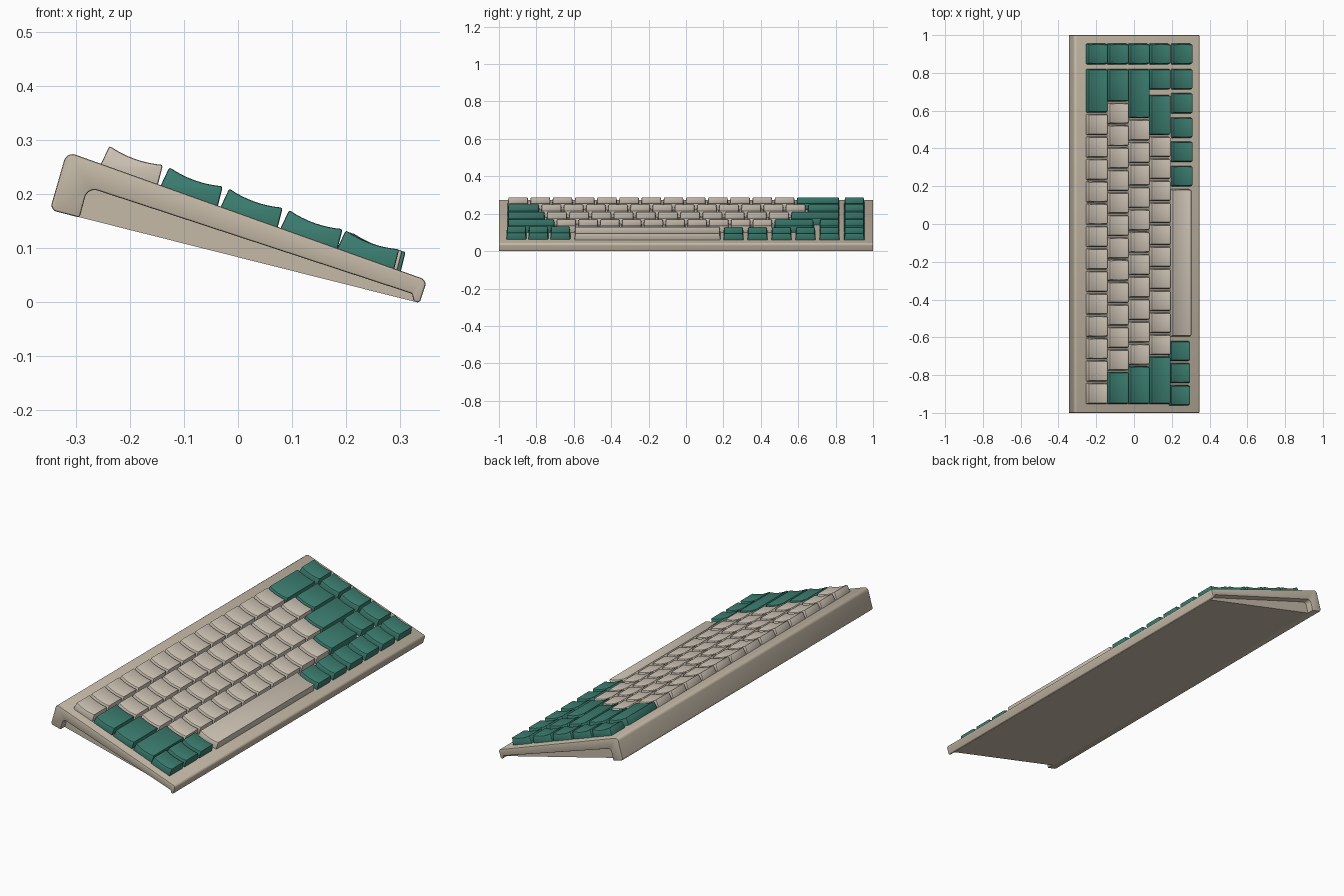
import bpy, bmesh, math
from mathutils import Vector

if "Cube" in bpy.data.objects:
    bpy.data.objects.remove(bpy.data.objects["Cube"])

SLOPE = 0.357
TILT = math.atan(SLOPE)
U = 0.1187          # one key unit along y


def material(name, rgb):
    m = bpy.data.materials.new(name)
    m.diffuse_color = (*rgb, 1)
    m.use_nodes = True
    m.node_tree.nodes["Principled BSDF"].inputs["Base Color"].default_value = m.diffuse_color
    return m


CASE = material("case_beige", (0.56, 0.49, 0.39))
CREAM = material("key_cream", (0.63, 0.56, 0.47))
GREEN = material("key_green", (0.045, 0.21, 0.165))


def rounded(points, seg=5):
    """Round each corner (x, z, radius) of a profile."""
    out = []
    n = len(points)
    for i, (x, z, r) in enumerate(points):
        p = Vector((x, z))
        if r == 0:
            out.append(p)
            continue
        a = (Vector(points[i - 1][:2]) - p).normalized()
        b = (Vector(points[(i + 1) % n][:2]) - p).normalized()
        half = a.angle(b) / 2
        t = r / math.tan(half)
        c = p + (a + b).normalized() * (r / math.sin(half))
        v0, v1 = p + a * t - c, p + b * t - c
        for k in range(seg + 1):
            f = k / seg
            v = v0.lerp(v1, f).normalized() * r
            out.append(c + v)
    return out


def loft(name, loop0, loop1, mat, bevel=0.0, seg=2, limit=45):
    """Solid between two matching loops, with softened sharp edges."""
    bm = bmesh.new()
    a = [bm.verts.new(p) for p in loop0]
    b = [bm.verts.new(p) for p in loop1]
    n = len(a)
    for i in range(n):
        j = (i + 1) % n
        bm.faces.new((a[i], a[j], b[j], b[i]))
    bm.faces.new(a[::-1])
    bm.faces.new(b)
    bmesh.ops.recalc_face_normals(bm, faces=bm.faces)
    if bevel:
        sharp = [e for e in bm.edges if e.calc_face_angle(0) > math.radians(limit)]
        bmesh.ops.bevel(bm, geom=sharp, offset=bevel, segments=seg,
                        profile=0.5, affect='EDGES', clamp_overlap=True)
    me = bpy.data.meshes.new(name)
    bm.to_mesh(me)
    bm.free()
    me.materials.append(mat)
    ob = bpy.data.objects.new(name, me)
    bpy.context.collection.objects.link(ob)
    return ob


def extrude(name, profile, half, mat, bevel):
    return loft(name, [(p.x, -half, p.y) for p in profile],
                [(p.x, half, p.y) for p in profile], mat, bevel)


# Case: wedge with a notched underside visible at both ends
outer = rounded([(-0.348, 0.171, 0.012), (-0.317, 0.279, 0.016),
                 (0.350, 0.041, 0.012), (0.336, -0.001, 0.006),
                 (0.325, 0.0017, 0), (0.322, 0.016, 0.004),
                 (-0.278, 0.213, 0.018), (-0.293, 0.157, 0)])
extrude("case", outer, 1.0, CASE, 0.004)

# Inset lower body filling the notch between the ends
core = rounded([(-0.30, 0.1592, 0), (-0.30, 0.225, 0),
                (0.325, 0.025, 0), (0.327, 0.0012, 0)])
extrude("case_lower_body", core, 0.965, CASE, 0)


# Keycap: tapered block with a top dished across the row
def keycap(name, row, y0, y1, mat, shift=0.0):
    h, ht, top, dip, taper = 0.0565, 0.0525, 0.0375, 0.007, 0.005
    prof = [(-h, -0.004)]
    for k in range(9):
        f = k / 4 - 1
        prof.append((ht * f, top - dip * (1 - f * f)))
    prof.append((h, -0.004))
    y0, y1 = y0 + 0.003, y1 - 0.003
    mid, half = (y0 + y1) / 2, (y1 - y0) / 2
    side = lambda n: half - taper * (n + 0.004) / top
    ob = loft(name, [(s, -side(n), n) for s, n in prof],
              [(s, side(n), n) for s, n in prof], mat, 0.004, 2, 40)
    x = -0.201 + 0.1108 * row + shift
    ob.location = (x, mid, 0.272 - SLOPE * (x + 0.30))
    ob.rotation_euler = (0, TILT, 0)


START, END = -0.957, 0.825
# Main rows: (left modifier units, number of cream keys)
for row, (left, count) in enumerate([(0, 13), (1.5, 12), (1.75, 11)]):
    y = START
    if left:
        keycap(f"left_modifier_row{row + 1}", row, y, y + left * U, GREEN)
        y += left * U
    for i in range(count):
        keycap(f"key_row{row + 1}_{i + 1}", row, y, y + U, CREAM)
        y += U
    keycap(f"right_modifier_row{row + 1}", row, y, END, GREEN)

# Fourth row with its shorter key on the right
keycap("left_modifier_row4", 3, START, -0.698, GREEN)
for i in range(10):
    y = -0.698 + i * 0.1165
    keycap(f"key_row4_{i + 1}", 3, y, y + 0.1165, CREAM)
keycap("right_modifier_row4", 3, 0.468, 0.687, GREEN)
keycap("arrow_up_key", 3, 0.709, END, GREEN)

# Bottom row
for i in range(3):
    y = -0.964 + i * 0.1175
    keycap(f"bottom_left_key_{i + 1}", 4, y, y + 0.114, GREEN, -0.006)
keycap("spacebar", 4, -0.60, 0.188, CREAM)
for i in range(5):
    y = 0.196 + i * 0.1283
    keycap(f"bottom_right_key_{i + 1}", 4, y, y + 0.116, GREEN, 0.006)

# Far end column
for row in range(5):
    keycap(f"end_column_key_{row + 1}", row, 0.842, 0.958, GREEN,
           0.006 if row == 4 else 0)

# Smooth shading with crisp edges
for ob in bpy.context.collection.objects:
    ob.select_set(True)
    bpy.context.view_layer.objects.active = ob
bpy.ops.object.shade_smooth_by_angle(angle=math.radians(35))
